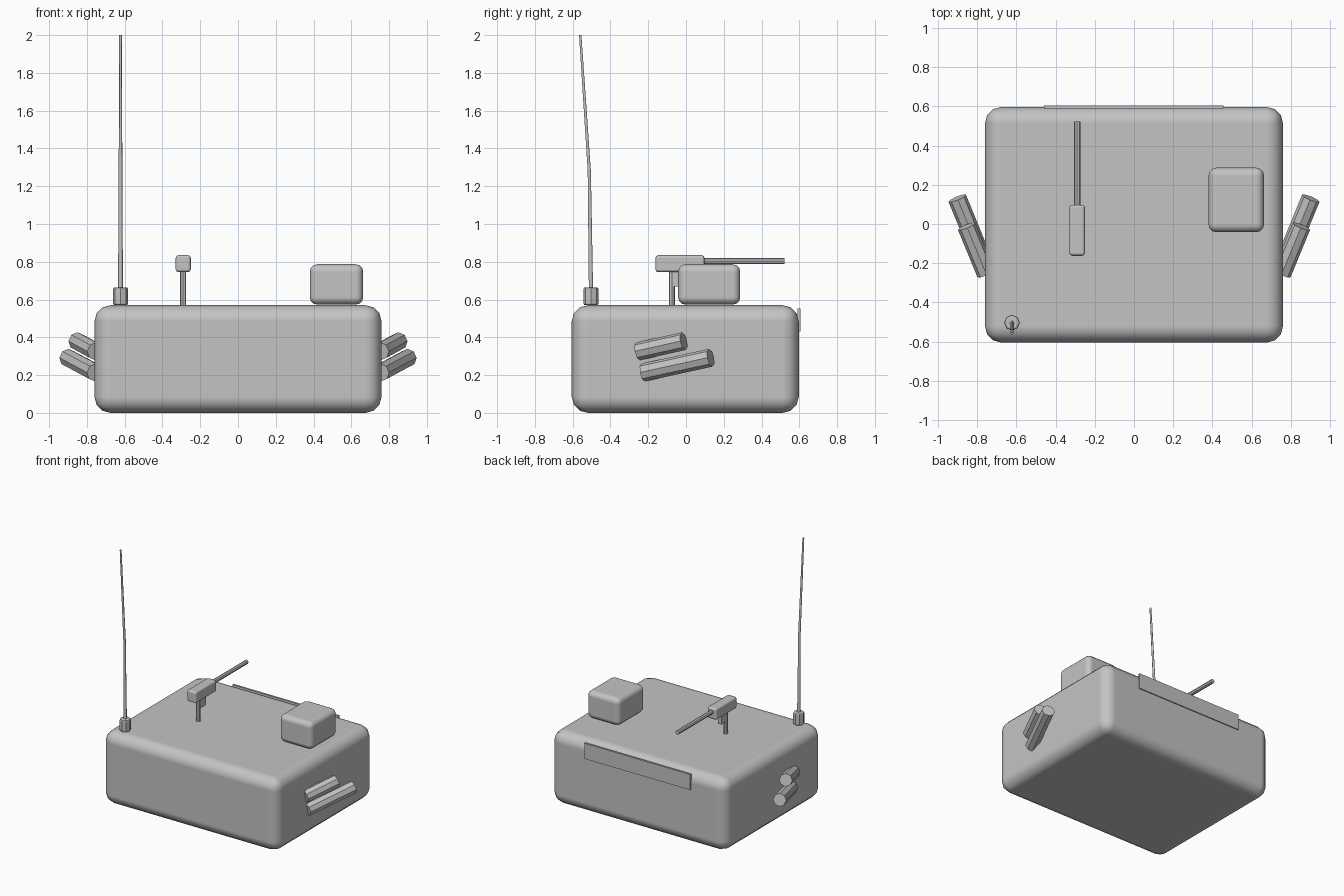
import bpy
import math
from mathutils import Vector

if "Cube" in bpy.data.objects:
    bpy.data.objects.remove(bpy.data.objects["Cube"])

grey = bpy.data.materials.new("plain grey")
grey.diffuse_color = (0.55, 0.55, 0.55, 1)
grey.use_nodes = True
grey.node_tree.nodes["Principled BSDF"].inputs["Base Color"].default_value = grey.diffuse_color


def finish(ob, name, bevel=0, segments=2, smooth=False):
    ob.name = name
    ob.data.materials.append(grey)
    if smooth:
        ob.data.polygons.foreach_set("use_smooth", [True] * len(ob.data.polygons))
    if bevel:
        m = ob.modifiers.new("bevel", 'BEVEL')
        m.width = bevel
        m.segments = segments
        m.limit_method = 'ANGLE'
        m.angle_limit = math.radians(60)
        m.harden_normals = smooth
    return ob


def box(name, lo, hi, bevel=0, segments=2, smooth=False):
    lo, hi = Vector(lo), Vector(hi)
    bpy.ops.mesh.primitive_cube_add(size=1)
    ob = bpy.context.object
    mid = (lo + hi) / 2
    for v in ob.data.vertices:
        v.co = Vector(v.co[i] * (hi - lo)[i] for i in range(3))
    ob.location = mid
    return finish(ob, name, bevel, segments, smooth)


def tube(name, a, b, r, sides=8, bevel=0):
    a, b = Vector(a), Vector(b)
    d = b - a
    bpy.ops.mesh.primitive_cylinder_add(vertices=sides, radius=r, depth=d.length,
                                        location=(a + b) / 2)
    ob = bpy.context.object
    ob.rotation_euler = d.to_track_quat('Z', 'Y').to_euler()
    return finish(ob, name, bevel)


# Main rounded hull, hatch box and rear plate
box("turret_body", (-0.76, -0.605, 0), (0.76, 0.597, 0.57), 0.085, 3, True)
box("sight_box", (0.38, -0.042, 0.573), (0.663, 0.287, 0.787), 0.04, 3, True)
box("rear_plate", (-0.46, 0.59, 0.432), (0.455, 0.605, 0.553))

# Roof gun on its post
box("gun_receiver", (-0.33, -0.162, 0.745), (-0.25, 0.098, 0.835), 0.015, 2, True)
box("gun_grip", (-0.305, -0.072, 0.67), (-0.275, 0.0, 0.75))
tube("gun_post", (-0.29, -0.075, 0.55), (-0.29, -0.075, 0.76), 0.016)
tube("gun_barrel", (-0.29, 0.08, 0.803), (-0.29, 0.522, 0.803), 0.016)

# Antenna foot and bent whip
tube("antenna_foot", (-0.622, -0.503, 0.57), (-0.622, -0.503, 0.665), 0.04, 8, 0.01)
cu = bpy.data.curves.new("antenna_whip", 'CURVE')
cu.dimensions = '3D'
cu.bevel_depth = 0.013
cu.bevel_resolution = 1
cu.use_fill_caps = True
sp = cu.splines.new('POLY')
path = [(-0.503, 0.64, 1), (-0.512, 1.28, 0.75), (-0.56, 2.0, 0.55)]
sp.points.add(len(path) - 1)
for p, (y, z, rad) in zip(sp.points, path):
    p.co = (-0.622, y, z, 1)
    p.radius = rad
cu.materials.append(grey)
bpy.context.collection.objects.link(bpy.data.objects.new("antenna_whip", cu))

# Two launcher tubes on each side
for s, side in ((1, "right"), (-1, "left")):
    tube(side + "_upper_launcher", (s * 0.754, -0.253, 0.326), (s * 0.853, -0.012, 0.38), 0.048)
    tube(side + "_lower_launcher", (s * 0.755, -0.226, 0.214), (s * 0.901, 0.131, 0.292), 0.048)
